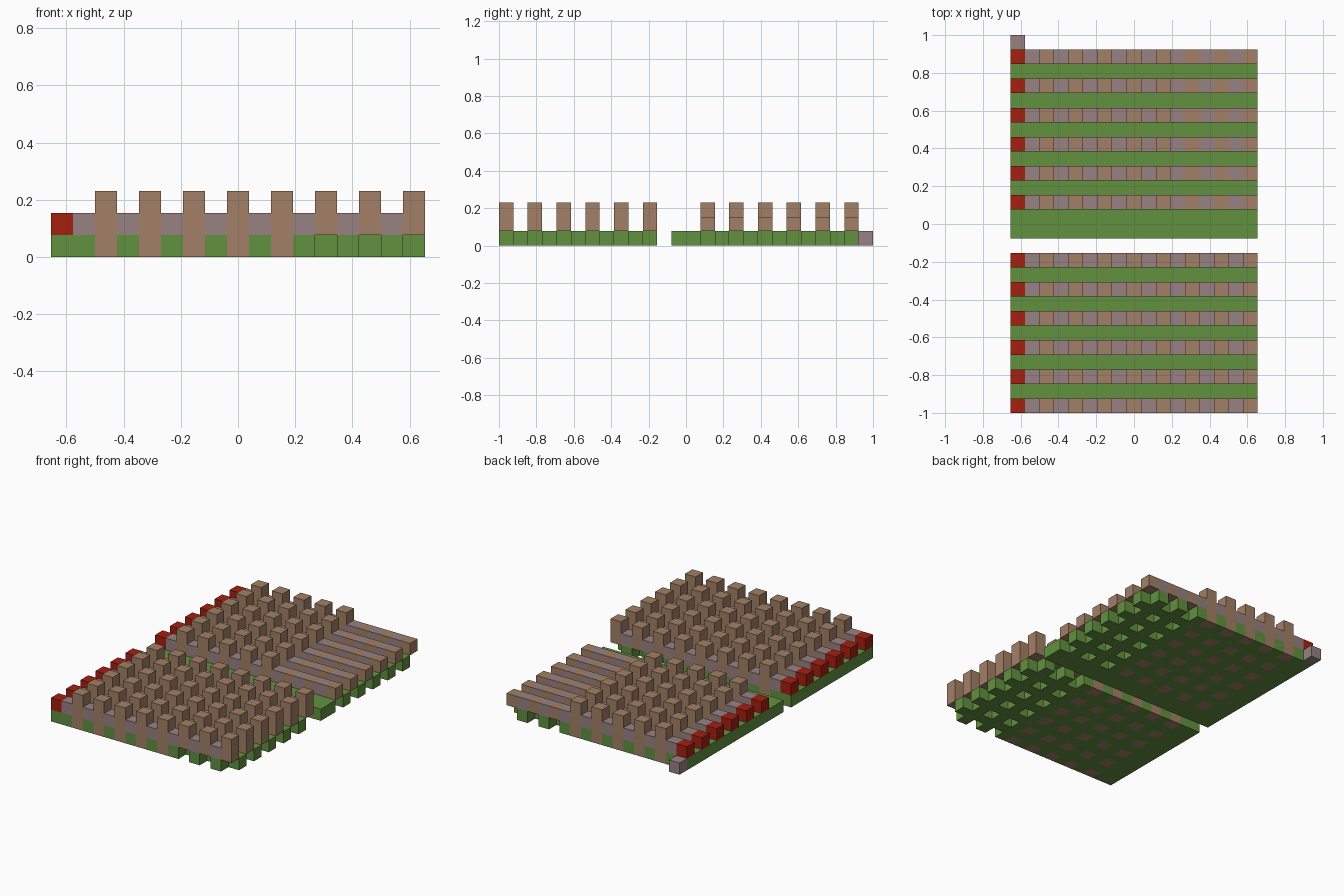
import bpy
import bmesh
from mathutils import Vector

cube = bpy.data.objects.get("Cube")
if cube:
    bpy.data.objects.remove(cube)

# Grid of equal blocks
NX, NY = 17, 26
S = 2 / NY
ORIGIN = Vector((-NX / 2, -NY / 2, 0))
SOLID_END = 11            # columns past this have an open, notched underside
FRONT_ROWS = range(0, 11, 2)
BACK_ROWS = range(14, 25, 2)


def material(name, rgb):
    m = bpy.data.materials.new(name)
    m.use_nodes = True
    m.diffuse_color = (*rgb, 1)
    m.node_tree.nodes["Principled BSDF"].inputs["Base Color"].default_value = (*rgb, 1)
    return m


green = material("leaf green", (0.122, 0.283, 0.051))
brown = material("clay brown", (0.362, 0.216, 0.133))
grey = material("mauve grey", (0.314, 0.223, 0.223))
red = material("brick red", (0.376, 0.014, 0.005))

parts = {}


def add(name, mat, cells):
    parts[name] = (mat, set(cells))


# Each half: base slab, raised rows of alternating blocks, posts, red end blocks
for half, rows, y0, y1, post_end in (
        ("front", FRONT_ROWS, 0, 11, NX),
        ("back", BACK_ROWS, 12, 25, SOLID_END)):
    evens = range(2, NX, 2)
    add(half + "_base", green,
        [(x, y, 0) for x in range(NX) for y in range(y0, y1)
         if not (y in rows and x in evens)])
    add(half + "_row_blocks", grey,
        [(x, y, 1) for x in range(1, NX, 2) for y in rows])
    posts = []
    for x in evens:
        for y in rows:
            posts.append((x, y, 1))
            if x < SOLID_END:
                posts.append((x, y, 0))
            if x < post_end:
                posts.append((x, y, 2))
    add(half + "_posts", brown, posts)
    add(half + "_end_blocks", red, [(0, y, 1) for y in rows])

# Single block at the back corner
add("corner_block", grey, [(0, NY - 1, 0)])

occupied = set().union(*(cells for _, cells in parts.values()))


def build(name, mat, cells):
    """Join a part's blocks, keeping only the exposed faces."""
    bm = bmesh.new()
    for cell in sorted(cells):
        for axis in range(3):
            for side in (-1, 1):
                near = list(cell)
                near[axis] += side
                if tuple(near) in occupied:
                    continue
                n, u, v = Vector(), Vector(), Vector()
                n[axis] = side / 2
                u[(axis + 1) % 3] = side / 2
                v[(axis + 2) % 3] = 0.5
                mid = Vector(cell) + Vector((0.5, 0.5, 0.5)) + ORIGIN + n
                corners = (mid - u - v, mid + u - v, mid + u + v, mid - u + v)
                bm.faces.new([bm.verts.new(c * S) for c in corners])
    bmesh.ops.remove_doubles(bm, verts=bm.verts, dist=S / 100)
    mesh = bpy.data.meshes.new(name)
    bm.to_mesh(mesh)
    bm.free()
    mesh.materials.append(mat)
    bpy.context.collection.objects.link(bpy.data.objects.new(name, mesh))


for part_name, (mat, cells) in parts.items():
    build(part_name, mat, cells)
